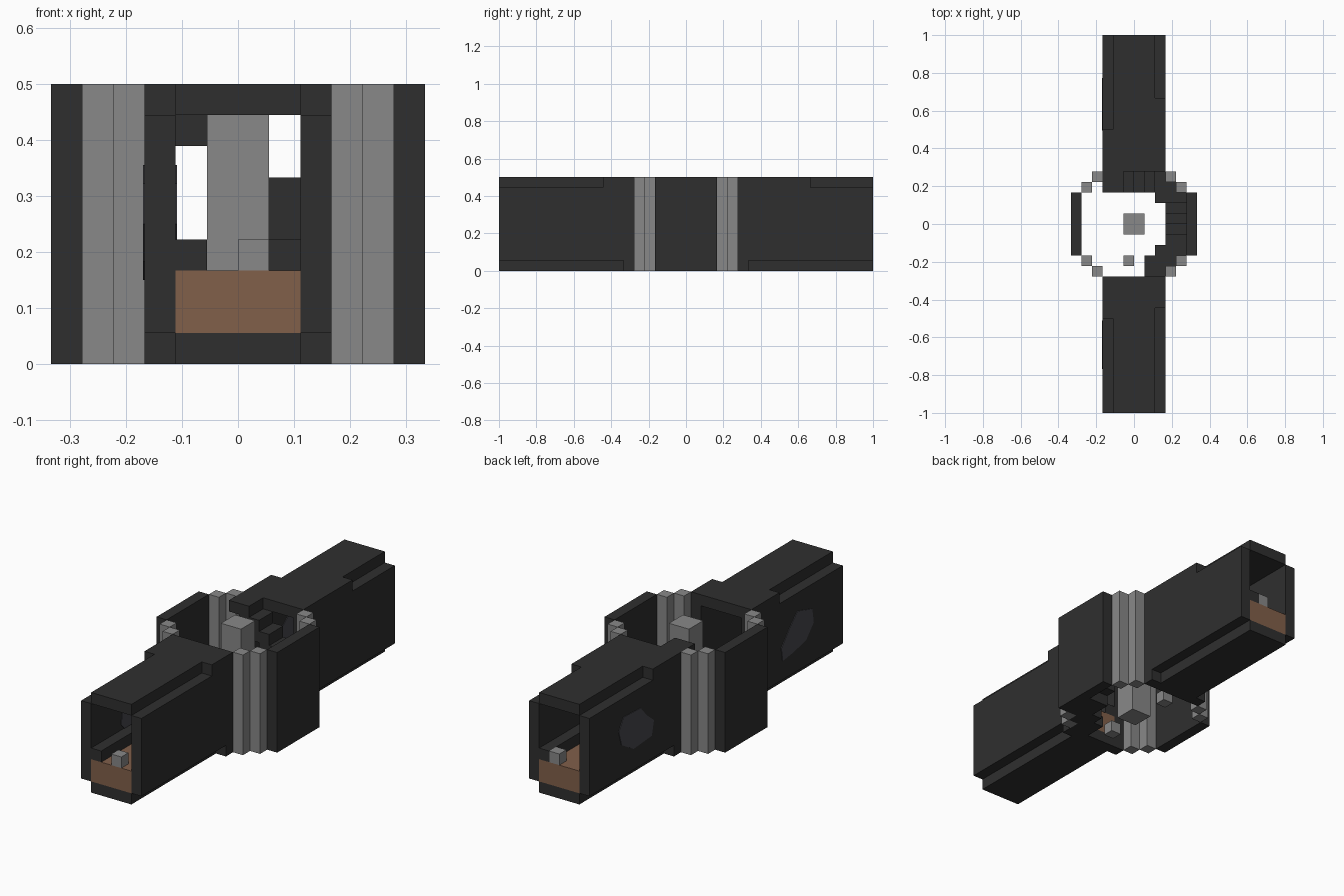
import bpy
import bmesh

cube = bpy.data.objects.get("Cube")
if cube:
    bpy.data.objects.remove(cube, do_unlink=True)

U = 1 / 18  # one block


def material(name, r, g, b):
    m = bpy.data.materials.new(name)
    m.use_nodes = True
    m.diffuse_color = (r, g, b, 1)
    m.node_tree.nodes["Principled BSDF"].inputs["Base Color"].default_value = (r, g, b, 1)
    return m


BLACK = material("near_black", 0.028, 0.028, 0.028)
GREY = material("mid_grey", 0.246, 0.246, 0.246)
BROWN = material("earth_brown", 0.22, 0.115, 0.068)
SLATE = material("slate_patch", 0.065, 0.065, 0.076)


def prism(name, mat, x0, x1, outline):
    """Extrude a (y, z) outline from x0 to x1, all in blocks."""
    bm = bmesh.new()
    face = bm.faces.new([bm.verts.new((x0 * U, y * U, z * U)) for y, z in outline])
    ext = bmesh.ops.extrude_face_region(bm, geom=[face])["geom"]
    verts = [v for v in ext if isinstance(v, bmesh.types.BMVert)]
    bmesh.ops.translate(bm, verts=verts, vec=((x1 - x0) * U, 0, 0))
    bmesh.ops.recalc_face_normals(bm, faces=bm.faces)
    me = bpy.data.meshes.new(name)
    bm.to_mesh(me)
    bm.free()
    me.materials.append(mat)
    ob = bpy.data.objects.new(name, me)
    bpy.context.collection.objects.link(ob)
    return ob


def box(name, mat, x0, x1, y0, y1, z0, z1):
    return prism(name, mat, x0, x1, [(y0, z0), (y1, z0), (y1, z1), (y0, z1)])


# Two hollow corridor arms, front (s = -1) and back (s = 1)
NOTCH = {(-1, -1): 9, (-1, 1): 8, (1, -1): 9, (1, 1): 12}
for s, end in ((-1, "front"), (1, "back")):
    def span(a, b):
        return (a, b) if s > 0 else (-b, -a)

    box(end + "_arm_floor", BLACK, -2, 2, *span(5, 18), 0, 1)
    box(end + "_arm_roof", BLACK, -2, 2, *span(5, 18), 8, 9)
    for side, label in ((-1, "right"), (1, "left")):
        n = NOTCH[s, side]
        wall = [(5, 0), (6, 0), (6, 1), (18, 1), (18, 8), (n, 8), (n, 9), (5, 9)]
        prism(f"{end}_arm_{label}_wall", BLACK, side * 2, side * 3,
              [(s * y, z) for y, z in wall])
    # Earth bed, side ledge and end block inside the corridor
    box(end + "_earth_bed", BROWN, -2, 2, *span(5, 18), 1, 3)
    ledge = -2 if s < 0 else 1
    box(end + "_ledge", BLACK, ledge, ledge + 1, *span(5, 18), 3, 4)
    box(end + "_end_block", GREY, 0, 1, *span(17, 18), 3, 4)
    box(end + "_threshold_block", GREY, -1, 0, *span(3, 4), 0, 1)

# Irregular patches on both faces of the right-hand walls
PATCHES = {
    "back": [(13.9, 5.2), (13.2, 6.3), (10.8, 6.2), (9.9, 5.2), (8.9, 4.4),
             (9.2, 3.1), (11.8, 2.9), (13.5, 3.9)],
    "front": [(-9.2, 3.9), (-10.3, 5.2), (-11.5, 6.4), (-13.6, 5.8),
              (-13.8, 4.5), (-12.7, 3.3), (-10.8, 2.9), (-9.4, 2.7)],
}
for end, outline in PATCHES.items():
    prism(end + "_outer_patch", SLATE, -3.05, -3, outline)
    prism(end + "_inner_patch", SLATE, -2, -1.95, outline)

# Round tower: side walls, grey pillars and central column
for side, label in ((-1, "right"), (1, "left")):
    a, b = sorted((side * 5, side * 6))
    box(label + "_tower_wall", BLACK, a, b, -3, 3, 0, 9)
    for s in (-1, 1):
        for px, py in ((4.5, 3.5), (3.5, 4.5)):
            x, y = side * px, s * py
            box(label + "_pillar", GREY, x - .5, x + .5, y - .5, y + .5, 0, 9)
box("central_column", GREY, -1, 1, -1, 1, 0, 9)

# Spiral stair: down along the back, then along the left wall to the front
box("stair_landing", BLACK, -3, -2, 3, 5, 8, 9)
for i in range(4):
    box("back_step", BLACK, i - 2, i - 1, 3, 5, 7 - i, 9 - i)
box("back_corner_step", BLACK, 2, 3, 2, 5, 3, 5)
box("back_corner_step_outer", BLACK, 3, 4, 2, 4, 3, 5)
box("back_corner_step_edge", BLACK, 4, 5, 2, 3, 3, 5)
for i in range(4):
    box("side_step", BLACK, 3, 5, 1 - i, 2 - i, max(0, 2 - i), 4 - i)
box("front_corner_step", BLACK, 1, 3, -5, -3, 0, 1)
box("front_corner_step_outer", BLACK, 3, 4, -4, -3, 0, 1)
box("front_corner_step_edge", BLACK, 2, 5, -3, -2, 0, 1)
